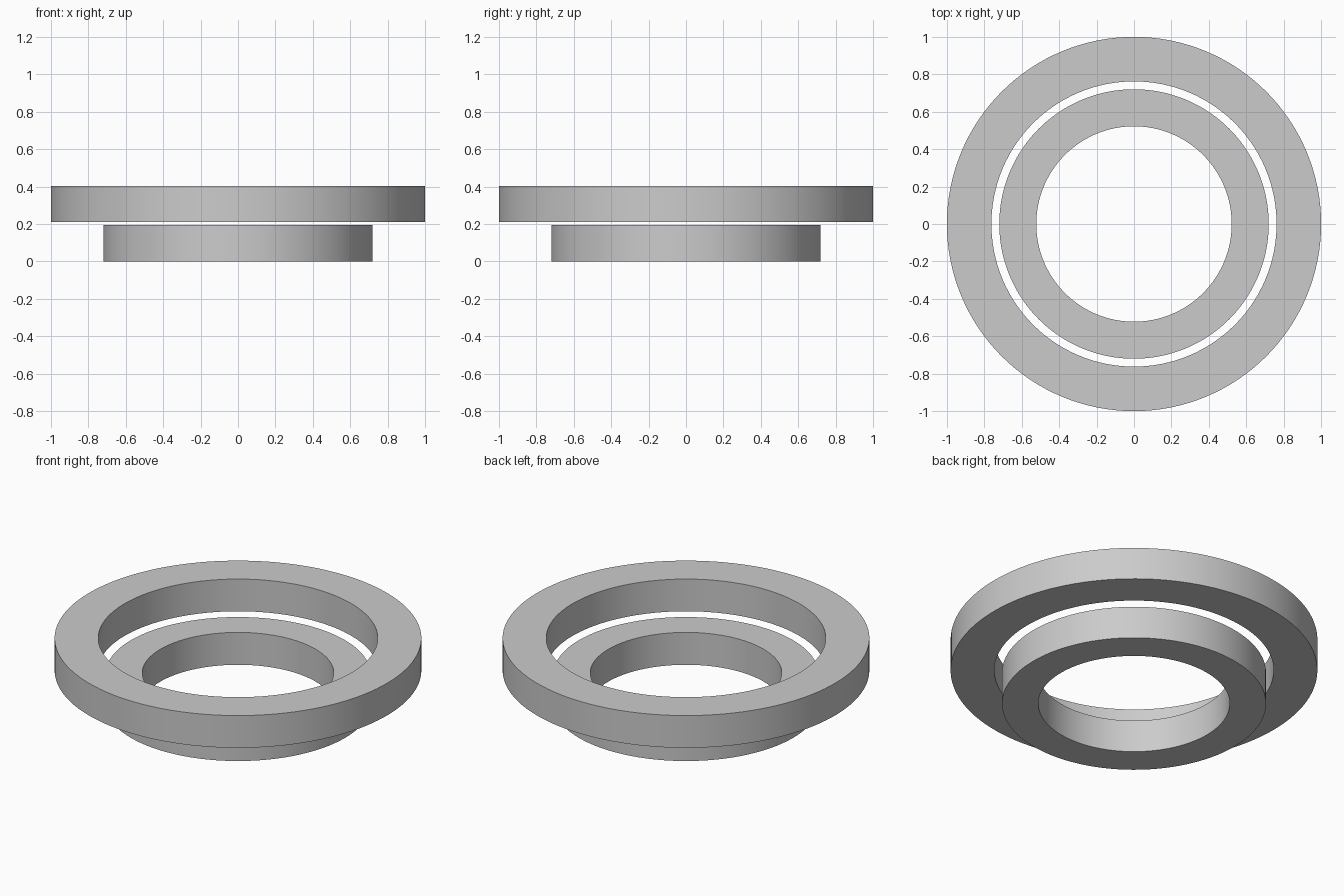
import bpy
import bmesh
from math import radians

cube = bpy.data.objects.get("Cube")
if cube:
    bpy.data.objects.remove(cube, do_unlink=True)

grey = bpy.data.materials.new("plain grey")
grey.use_nodes = True
colour = (0.6, 0.6, 0.6, 1.0)
grey.diffuse_color = colour
grey.node_tree.nodes["Principled BSDF"].inputs["Base Color"].default_value = colour


def make_ring(name, inner, outer, bottom, top, steps=128):
    """Spin a rectangular section around the z axis."""
    bm = bmesh.new()
    corners = [(inner, bottom), (outer, bottom), (outer, top), (inner, top)]
    verts = [bm.verts.new((r, 0, z)) for r, z in corners]
    edges = [bm.edges.new((verts[i], verts[i - 1])) for i in range(len(verts))]
    bmesh.ops.spin(bm, geom=verts + edges, cent=(0, 0, 0), axis=(0, 0, 1),
                   angle=radians(360), steps=steps, use_merge=True)
    bmesh.ops.remove_doubles(bm, verts=bm.verts, dist=0.0001)
    bmesh.ops.recalc_face_normals(bm, faces=bm.faces)
    mesh = bpy.data.meshes.new(name)
    bm.to_mesh(mesh)
    bm.free()
    mesh.materials.append(grey)
    ring = bpy.data.objects.new(name, mesh)
    bpy.context.collection.objects.link(ring)

    # Smooth round walls with crisp rims
    bpy.ops.object.select_all(action="DESELECT")
    ring.select_set(True)
    bpy.context.view_layer.objects.active = ring
    bpy.ops.object.shade_smooth_by_angle(angle=radians(30))
    return ring


# Wide ring floating just above the narrow one
make_ring("lower_ring", inner=0.522, outer=0.72, bottom=0, top=0.195)
make_ring("upper_ring", inner=0.762, outer=1.0, bottom=0.21, top=0.404)
